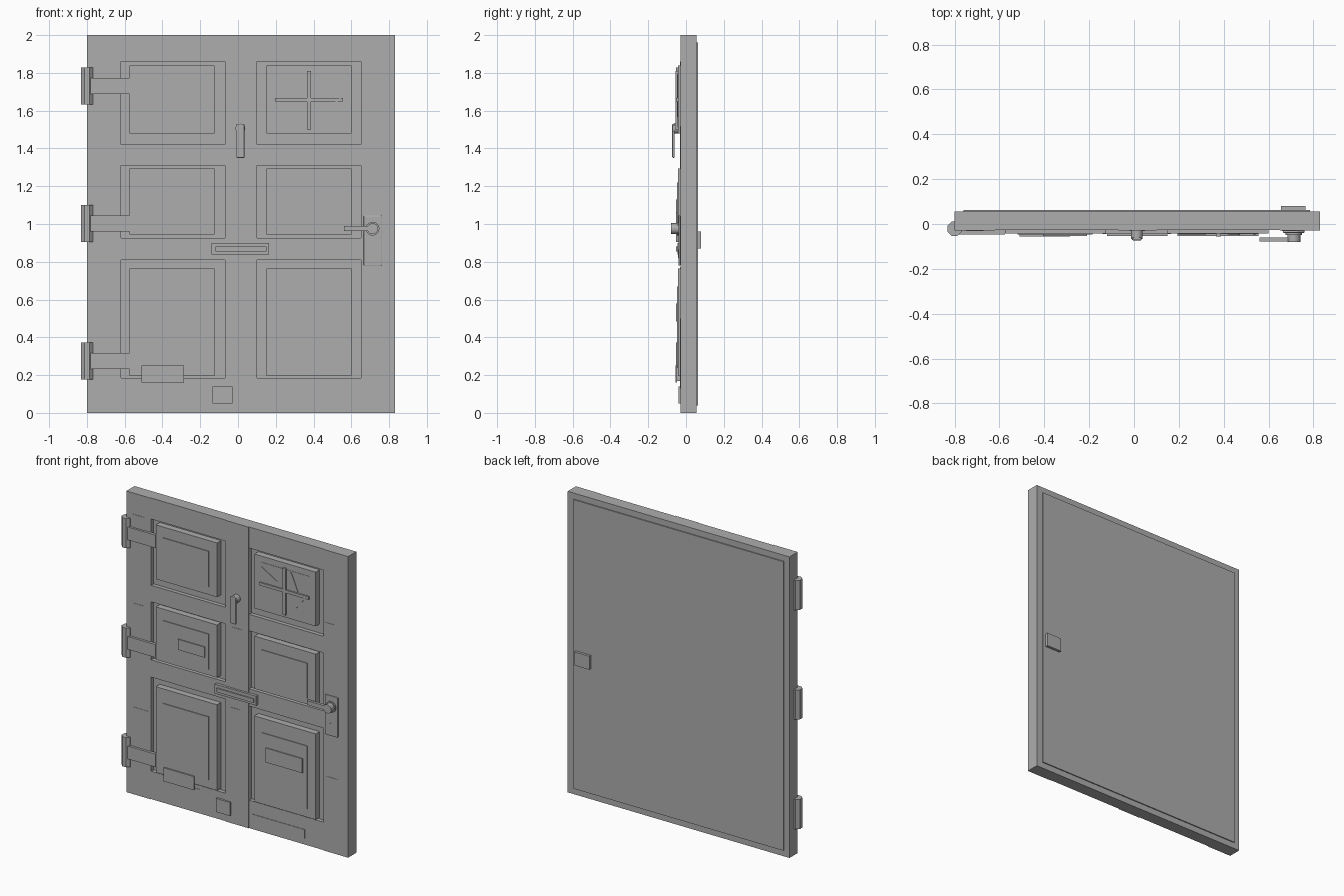
import bpy, math
from mathutils import Matrix

grey = bpy.data.materials.new("plain_grey")
grey.diffuse_color = (0.42, 0.42, 0.42, 1)


def finish(ob, name, bevel=0):
    ob.name = name
    ob.data.materials.append(grey)
    if bevel:
        m = ob.modifiers.new("edge", "BEVEL")
        m.width, m.segments = bevel, 2
    return ob


def box(name, x0, x1, y0, y1, z0, z1, bevel=0):
    bpy.ops.mesh.primitive_cube_add(size=1)
    ob = bpy.context.object
    ob.data.transform(Matrix.Translation(((x0 + x1) / 2, (y0 + y1) / 2, (z0 + z1) / 2))
                      @ Matrix.Diagonal((x1 - x0, y1 - y0, z1 - z0, 1)))
    return finish(ob, name, bevel)


def disc(name, x, z, r, y0, y1, n=24):
    # round boss with its axis along y
    bpy.ops.mesh.primitive_cylinder_add(vertices=n, radius=r, depth=y1 - y0,
                                        location=(x, (y0 + y1) / 2, z),
                                        rotation=(math.pi / 2, 0, 0))
    ob = finish(bpy.context.object, name)
    bpy.ops.object.shade_smooth_by_angle()
    return ob


def strip(name, xa, za, xb, zb, w, y0, y1):
    # thin slanted bar between two points on the door face
    ob = box(name, -math.hypot(xb - xa, zb - za) / 2, math.hypot(xb - xa, zb - za) / 2,
             y0, y1, -w / 2, w / 2)
    ob.location = ((xa + xb) / 2, 0, (za + zb) / 2)
    ob.rotation_euler = (0, -math.atan2(zb - za, xb - xa), 0)


# Core slab and raised back sheet
box("door_core", -0.80, 0.83, 0.0, 0.056, 0, 2)
box("back_sheet", -0.76, 0.785, 0.055, 0.063, 0.04, 1.96)

# Stiles and slightly lower rails
for x0, x1 in ((-0.80, -0.62), (-0.07, 0.10), (0.65, 0.83)):
    box("stile", x0, x1, -0.03, 0, 0, 2)
for x0, x1 in ((-0.62, -0.07), (0.10, 0.65)):
    for z0, z1 in ((0, 0.185), (0.81, 0.925), (1.31, 1.42), (1.86, 2)):
        box("rail", x0, x1, -0.026, 0, z0, z1)

# Raised panels with a thin centre field (the top right one is the window)
panels = ((1.48, 1.84, 1.53, 1.77), (0.945, 1.295, 0.985, 1.22), (0.195, 0.765, 0.25, 0.67))
for x0 in (-0.575, 0.15):
    for z0, z1, f0, f1 in panels:
        box("raised_panel", x0, x0 + 0.45, -0.042, 0, z0, z1)
        if not (x0 > 0 and z0 > 1.4):
            box("panel_field", x0 + 0.055, x0 + 0.39, -0.047, -0.04, f0, f1)

# Window pane, crossing bars and cracks
box("window_pane", 0.195, 0.555, -0.044, -0.04, 1.51, 1.80)
box("window_bar", 0.365, 0.387, -0.055, -0.04, 1.50, 1.81)
box("window_bar", 0.195, 0.555, -0.053, -0.04, 1.648, 1.668)
for xa, za, xb, zb in ((0.20, 1.77, 0.32, 1.70), (0.42, 1.79, 0.47, 1.67),
                       (0.54, 1.67, 0.46, 1.57)):
    strip("window_crack", xa, za, xb, zb, 0.008, -0.047, -0.04)

# Hinges: octagonal barrel and strap
for z in (1.73, 1.0025, 0.275):
    bpy.ops.mesh.primitive_cylinder_add(vertices=8, radius=0.034, depth=0.197,
                                        location=(-0.80, -0.021, z),
                                        rotation=(0, 0, math.pi / 8))
    finish(bpy.context.object, "hinge_barrel")
    box("hinge_strap", -0.79, -0.575, -0.046, -0.025, z - 0.043, z + 0.043)

# Lock plate, keyhole and lever
box("lock_plate", 0.665, 0.76, -0.04, -0.03, 0.78, 1.045, 0.004)
box("keyhole", 0.70, 0.72, -0.043, -0.038, 0.82, 0.865)
disc("lever_collar", 0.7125, 0.975, 0.036, -0.048, -0.038)
disc("lever_boss", 0.7125, 0.975, 0.029, -0.080, -0.038)
box("lever", 0.56, 0.715, -0.078, -0.06, 0.962, 0.99)

# Knocker
disc("knocker_boss", 0.0125, 1.505, 0.026, -0.066, -0.03)
box("knocker_arm", -0.009, 0.034, -0.073, -0.06, 1.35, 1.53, 0.005)

# Letter slot: frame and flap
box("letter_frame", -0.14, 0.165, -0.045, -0.024, 0.838, 0.90)
box("letter_flap", -0.12, 0.15, -0.053, -0.04, 0.855, 0.88)

# Repair plates fixed over the panels and bottom rail
box("repair_plate", -0.405, -0.21, -0.054, -0.045, 1.06, 1.13)
box("repair_plate", 0.24, 0.51, -0.054, -0.045, 0.485, 0.58)
box("repair_plate", -0.51, -0.285, -0.056, -0.047, 0.16, 0.25)
box("plate_support", -0.49, -0.30, -0.048, -0.025, 0.17, 0.24)
box("repair_plate", -0.135, -0.03, -0.040, -0.025, 0.05, 0.14)

# Very thin wear patches on stiles and bottom rail
for x0, x1, z0, z1 in ((-0.75, -0.67, 1.60, 1.86), (-0.75, -0.67, 1.075, 1.27),
                       (-0.75, -0.64, 0.45, 0.58), (0.66, 0.73, 1.30, 1.52),
                       (0.67, 0.76, 0.13, 0.50), (-0.02, 0.05, 1.13, 1.305),
                       (-0.03, 0.04, 0.60, 0.77)):
    box("wear_patch", x0, x1, -0.032, -0.029, z0, z1)
for x0, x1, z0, z1 in ((0.12, 0.51, 0.04, 0.10), (-0.44, -0.26, 0.11, 0.16)):
    box("wear_patch", x0, x1, -0.029, -0.025, z0, z1)

# Latch box on the back
box("back_latch", 0.655, 0.765, 0.06, 0.080, 0.87, 0.96)
